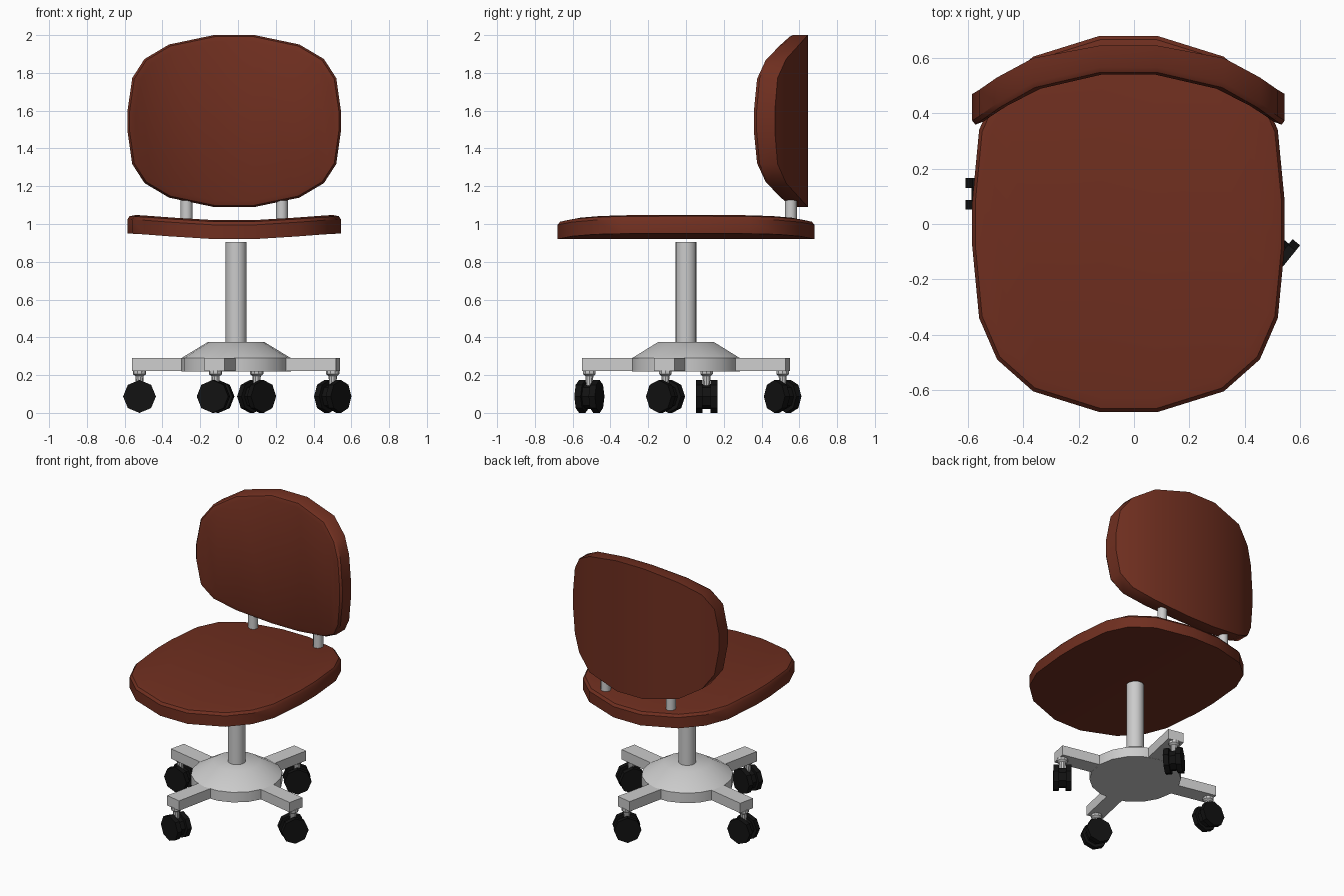
import bpy, bmesh, math
from mathutils import Matrix, Vector

if "Cube" in bpy.data.objects:
    bpy.data.objects.remove(bpy.data.objects["Cube"])


def material(name, color):
    m = bpy.data.materials.new(name)
    m.diffuse_color = (*color, 1)
    m.use_nodes = True
    m.node_tree.nodes["Principled BSDF"].inputs["Base Color"].default_value = m.diffuse_color
    return m


FABRIC = material("brown_fabric", (0.16, 0.028, 0.014))
RUBBER = material("black_rubber", (0.006, 0.006, 0.006))


def finish(name, bm, mat=None, angle=None):
    bmesh.ops.recalc_face_normals(bm, faces=bm.faces)
    me = bpy.data.meshes.new(name)
    bm.to_mesh(me)
    bm.free()
    ob = bpy.data.objects.new(name, me)
    bpy.context.collection.objects.link(ob)
    if mat:
        me.materials.append(mat)
    if angle:
        bpy.ops.object.select_all(action='DESELECT')
        ob.select_set(True)
        bpy.context.view_layer.objects.active = ob
        bpy.ops.object.shade_smooth_by_angle(angle=math.radians(angle))
    return ob


def interp(table, x):
    x = abs(x)
    if x <= table[0][0]:
        return table[0][1]
    for (x0, y0), (x1, y1) in zip(table, table[1:]):
        if x <= x1:
            return y0 + (y1 - y0) * (x - x0) / (x1 - x0)
    return table[-1][1]


def lathe(name, profile, sides, matrix, mat=None, angle=35):
    """Closed solid of revolution about local z from (radius, height) points."""
    bm = bmesh.new()
    rings = [[bm.verts.new(matrix @ Vector((r * math.cos(a), r * math.sin(a), z)))
              for a in (2 * math.pi * k / sides for k in range(sides))]
             for r, z in profile]
    for lo, hi in zip(rings, rings[1:]):
        for k in range(sides):
            j = (k + 1) % sides
            bm.faces.new((lo[k], lo[j], hi[j], hi[k]))
    bm.faces.new(rings[0])
    bm.faces.new(rings[-1])
    return finish(name, bm, mat, angle)


# Shared cushion outline (quarter) and edge profile (scale, depth)
QUARTER = [(0.565, 0.08), (0.54, 0.34), (0.475, 0.49), (0.345, 0.605), (0.105, 0.68)]
EDGE = [(1, 0), (1, 0.075), (0.98, 0.092), (0.925, 0.10)]


def cushion(name, place):
    upper = [(-x, y) for x, y in QUARTER] + QUARTER[::-1]
    outline = upper + [(x, -y) for x, y in upper[::-1]]
    n = len(outline)
    bm = bmesh.new()
    rings = [[bm.verts.new(place(x * s, y * s, d)) for x, y in outline] for s, d in EDGE]
    for lo, hi in zip(rings, rings[1:]):
        for k in range(n):
            j = (k + 1) % n
            bm.faces.new((lo[k], lo[j], hi[j], hi[k]))
    for ring in (rings[0], rings[-1]):
        for k in range(n // 2 - 1):
            bm.faces.new((ring[k], ring[k + 1], ring[n - 2 - k], ring[n - 1 - k]))
    return finish(name, bm, FABRIC, 35)


# Seat: gently dished across x
DISH = [(0.105, 0.92), (0.345, 0.935), (0.475, 0.945), (0.565, 0.95)]
cushion("seat", lambda x, y, d: (x - 0.02, y, interp(DISH, x) + d))

# Backrest: same outline stood upright and wrapped forward at the sides
WRAP = [(0.105, 0.645), (0.345, 0.60), (0.475, 0.53), (0.54, 0.485), (0.565, 0.47)]
cushion("backrest", lambda x, y, d: (
    x - 0.02, interp(WRAP, x) - d * (1 + 0.5 * abs(x)), 1.545 + y * 0.67))

# Backrest support rods
for side, x in (("left", -0.272), ("right", 0.232)):
    lathe(f"backrest_rod_{side}", [(0.032, 0.97), (0.032, 1.17)], 12,
          Matrix.Translation((x, 0.555, 0)))

# Central column and hub
CENTRE = Matrix.Translation((-0.01, 0, 0))
lathe("column", [(0.056, 0.36), (0.056, 0.906)], 16, CENTRE)
lathe("base_hub", [(0.29, 0.22), (0.29, 0.29), (0.15, 0.375)], 18, CENTRE)

# Four legs with twin-wheel casters, each caster swivelled its own way
CASTERS = [("front", -102, -17), ("right", -12, 51), ("back", 78, 40), ("left", 168, 0)]
for name, leg_angle, roll_angle in CASTERS:
    turn = CENTRE @ Matrix.Rotation(math.radians(leg_angle), 4, 'Z')

    bm = bmesh.new()
    bmesh.ops.create_cube(bm, size=1, matrix=turn @ Matrix.Translation((0.375, 0, 0.2555))
                          @ Matrix.Diagonal((0.352, 0.11, 0.069, 1)))
    finish(f"{name}_leg", bm)

    spot = turn @ Vector((0.523, 0, 0))
    lathe(f"{name}_caster_stem",
          [(0.018, 0.12), (0.022, 0.195), (0.035, 0.205), (0.035, 0.225)], 10,
          Matrix.Translation(spot))

    # wheel axis is horizontal, perpendicular to the rolling direction
    axle = (Matrix.Translation((spot.x, spot.y, 0.087))
            @ Matrix.Rotation(math.radians(roll_angle), 4, 'Z')
            @ Matrix.Rotation(math.radians(90), 4, 'X')
            @ Matrix.Rotation(math.radians(90), 4, 'Z'))
    lathe(f"{name}_caster_wheels",
          [(0.087, -0.057), (0.087, -0.022), (0.066, -0.022),
           (0.066, 0.022), (0.087, 0.022), (0.087, 0.057)], 8, axle, RUBBER, None)
